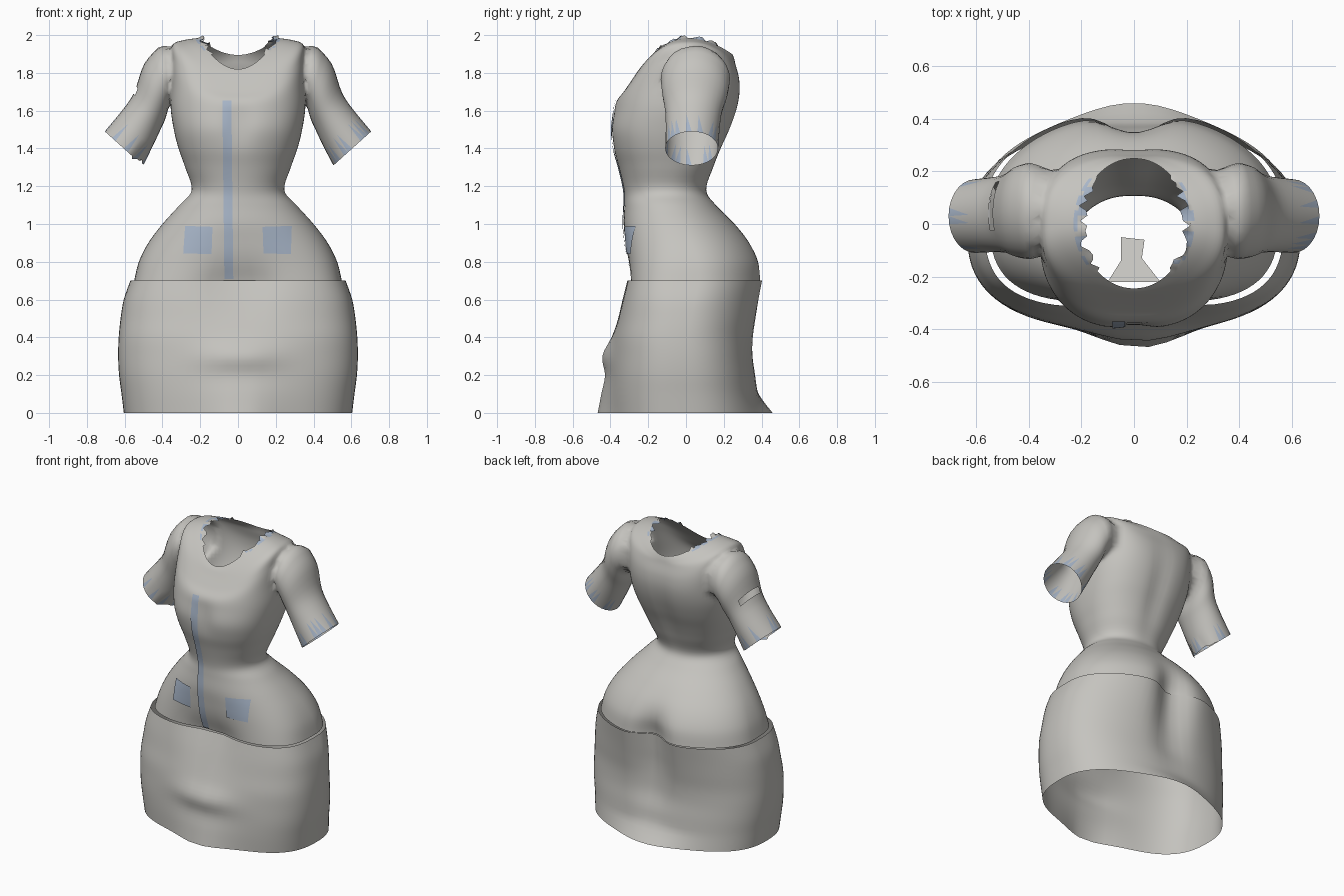
import bpy, bmesh, math, random
from mathutils import Vector
from mathutils.bvhtree import BVHTree

if "Cube" in bpy.data.objects:
    bpy.data.objects.remove(bpy.data.objects["Cube"])

random.seed(4)
SEG = 80
ARM = 28


def material(name, rgb):
    m = bpy.data.materials.new(name)
    m.diffuse_color = (*rgb, 1)
    m.use_nodes = True
    m.node_tree.nodes["Principled BSDF"].inputs["Base Color"].default_value = m.diffuse_color
    return m


GREY = material("warm grey cloth", (0.56, 0.55, 0.52))
BLUE = material("steel blue trim", (0.39, 0.465, 0.58))


def finish(name, bm, mats):
    me = bpy.data.meshes.new(name)
    bm.to_mesh(me)
    ob = bpy.data.objects.new(name, me)
    bpy.context.collection.objects.link(ob)
    for m in mats:
        me.materials.append(m)
    for p in me.polygons:
        p.use_smooth = True
    return ob


def sample(keys, per):
    """Smooth curve through rows of numbers."""
    out = []
    for i in range(len(keys) - 1):
        p = [keys[max(0, min(len(keys) - 1, i + k))] for k in (-1, 0, 1, 2)]
        for s in range(per):
            t = s / per
            out.append([0.5 * (2 * b + (c - a) * t + (2 * a - 5 * b + 4 * c - d) * t * t
                               + (3 * b - a - 3 * c + d) * t ** 3) for a, b, c, d in zip(*p)])
    return out + [list(keys[-1])]


def body_ring(bm, hw, yf, yb, nf, nb, zs, zf, zb, dent):
    """Rounded cross-section; height may differ at side, front and back."""
    ring, mid, half = [], (yf + yb) / 2, (yb - yf) / 2
    for i in range(SEG):
        a = math.tau * (i + 0.5) / SEG
        c, s = math.cos(a), math.sin(a)
        n = nb if s > 0 else nf
        x = hw * math.copysign(abs(c) ** (2 / n), c)
        y = mid + half * math.copysign(abs(s) ** (2 / n), s)
        z = zs + ((zb if s > 0 else zf) - zs) * s * s
        ring.append(bm.verts.new((x, y + dent(x, z, s), z)))
    return ring


def skin(bm, rings):
    strips = []
    for a, b in zip(rings, rings[1:]):
        n = len(a)
        strips.append([bm.faces.new((a[i], a[(i + 1) % n], b[(i + 1) % n], b[i])) for i in range(n)])
    return strips


def bell(v, width):
    return math.exp(-(v / width) ** 2)


# ---- bodice with sleeves ----
def bodice_dent(x, z, s):
    if s > 0:  # seat cleft and spine groove
        return -s * (0.10 * bell(x, 0.11) * bell(z - 0.66, 0.19) + 0.015 * bell(x, 0.06) * bell(z - 1.5, 0.25))
    # hollow at the lower front and between the bust
    return -s * (0.055 * bell(x, 0.17) * bell(z - 0.66, 0.11) + 0.02 * bell(x, 0.07) * bell(z - 1.52, 0.1))


low = [  # z, half width, front, back, front squareness, back squareness
    (0.70, 0.55, -0.305, 0.42, 3.3, 2.0), (0.80, 0.525, -0.31, 0.405, 2.9, 2.0),
    (0.90, 0.475, -0.32, 0.35, 2.5, 2.05), (1.00, 0.40, -0.33, 0.262, 2.2, 2.1),
    (1.10, 0.31, -0.326, 0.16, 2.1, 2.1), (1.18, 0.245, -0.328, 0.11, 2.1, 2.1),
    (1.30, 0.28, -0.355, 0.15, 2.2, 2.3), (1.40, 0.315, -0.385, 0.19, 2.3, 2.4), (1.50, 0.34, -0.40, 0.235, 2.4, 2.5)]
rows = [(hw, f, b, nf, nb, z, z, z) for z, hw, f, b, nf, nb in low]
rows += [  # half width, front, back, squareness, side z, front z, back z
    (0.357, -0.387, 0.27, 2.4, 2.6, 1.62, 1.59, 1.60), (0.353, -0.37, 0.286, 2.4, 2.8, 1.75, 1.65, 1.69),
    (0.352, -0.33, 0.283, 2.4, 2.8, 1.87, 1.70, 1.77), (0.345, -0.285, 0.265, 2.3, 2.6, 1.95, 1.765, 1.84),
    (0.28, -0.262, 0.258, 2.1, 2.2, 1.975, 1.80, 1.87), (0.205, -0.245, 0.25, 2.0, 2.0, 1.985, 1.82, 1.895)]
bm = bmesh.new()
rings = [body_ring(bm, *r, bodice_dent) for r in sample(rows, 5)]
strips = skin(bm, rings)

# ragged blue trim on the sides of the neckline
for f in strips[-1] + strips[-2]:
    if abs(f.calc_center_median().x) > 0.17 and random.random() < 0.55:
        f.material_index = 1
for v in rings[-1]:
    if abs(v.co.x) > 0.15:
        v.co.x *= random.uniform(0.86, 1.06)
        v.co.z += random.uniform(-0.012, 0.015)

# armholes
hole = [f for f in bm.faces if abs(f.calc_center_median().x) > 0.22
        and ((f.calc_center_median().y - 0.045) / 0.155) ** 2 + ((f.calc_center_median().z - 1.785) / 0.145) ** 2 < 1]
bmesh.ops.delete(bm, geom=hole, context='FACES')

# sleeves: upper x, z, lower x, z, centre y, half depth
sleeve = [(0.405, 1.95, 0.37, 1.61, 0.05, 0.185), (0.495, 1.85, 0.385, 1.555, 0.047, 0.174),
          (0.553, 1.69, 0.41, 1.50, 0.04, 0.15), (0.63, 1.58, 0.455, 1.405, 0.035, 0.142),
          (0.705, 1.49, 0.505, 1.31, 0.03, 0.14)]
for side in (-1, 1):
    border = [e for e in bm.edges if e.is_boundary and e.verts[0].co.x * side > 0.25
              and all(1.6 < v.co.z < 1.965 and abs(v.co.y - 0.04) < 0.22 for v in e.verts)]
    path = sample(sleeve, 4)
    del path[-4:-1]
    loops = []
    for ux, uz, lx, lz, cy, ry in path:
        ring = []
        for i in range(ARM):
            a = math.tau * i / ARM
            k = math.cos(a) / 2
            ring.append(bm.verts.new((side * ((ux + lx) / 2 + k * (ux - lx)), cy + ry * math.sin(a),
                                      (uz + lz) / 2 + k * (uz - lz))))
        loops.append(ring)
    parts = skin(bm, loops)
    first = [e for e in bm.edges if e.is_boundary and e.verts[0] in loops[0] and e.verts[1] in loops[0]]
    new = bmesh.ops.bridge_loops(bm, edges=border + first)["faces"]
    blend = {v for f in new for v in f.verts}
    for _ in range(2):
        bmesh.ops.smooth_vert(bm, verts=list(blend), factor=0.35, use_axis_x=True, use_axis_y=True, use_axis_z=True)
    # blue spikes rising from the cuff edge
    edge = set(loops[-1])
    for f in bmesh.ops.triangulate(bm, faces=parts[-1])["faces"]:
        if sum(v in edge for v in f.verts) == 2 and random.random() < 0.55:
            f.material_index = 1
    if side < 0:
        # worn slot and frayed lower edge on one sleeve
        for i in range(ARM // 2 - 4, ARM // 2 + 5):
            loops[-1][i].co += Vector((random.uniform(-0.02, 0.01), 0, random.uniform(0, 0.025)))
        bmesh.ops.delete(bm, geom=[parts[7][i] for i in (-2, -1, 0, 1, 2, 3)], context='FACES')

bmesh.ops.recalc_face_normals(bm, faces=bm.faces)
bm.normal_update()
tree = BVHTree.FromBMesh(bm)
finish("bodice", bm, [GREY, BLUE])
bm.free()

# ---- skirt: z, half width, front, back, squareness front/back, centre bulge front/back ----
skirt = [(0.0, 0.605, -0.395, 0.40, 2.7, 2.3, 0.075, 0.06), (0.1, 0.617, -0.40, 0.385, 2.7, 2.3, 0.05, 0.0),
         (0.2, 0.63, -0.40, 0.375, 2.7, 2.3, 0.03, -0.015), (0.3, 0.635, -0.395, 0.365, 2.7, 2.3, 0.05, -0.035),
         (0.4, 0.632, -0.385, 0.37, 2.8, 2.2, 0.01, -0.05), (0.5, 0.622, -0.365, 0.388, 2.9, 2.1, -0.01, -0.07),
         (0.6, 0.605, -0.345, 0.41, 3.1, 2.0, -0.03, -0.085), (0.7, 0.57, -0.322, 0.432, 3.4, 2.0, -0.05, -0.10)]
bm = bmesh.new()
loops = []
for z, hw, f, b, nf, nb, cf, cb in sample(skirt, 4):
    def skirt_dent(x, z, s):
        if s > 0:
            return s * cb * bell(x, 0.12 if cb < 0 else 0.25)
        return s * cf * bell(x - 0.02, 0.17 if cf < 0 else 0.2)
    loops.append(body_ring(bm, hw, f, b, nf, nb, z, z, z, skirt_dent))
skin(bm, loops)
bmesh.ops.recalc_face_normals(bm, faces=bm.faces)
finish("skirt", bm, [GREY])
bm.free()


# ---- trim plates laid on the front of the bodice ----
def patch(name, corners, nx, nz):
    """Corners: bottom left, bottom right, top right, top left as (x, z)."""
    bl, br, tr, tl = [Vector(c) for c in corners]
    bm = bmesh.new()
    grid = []
    for j in range(nz + 1):
        row = []
        for i in range(nx + 1):
            p = bl.lerp(br, i / nx).lerp(tl.lerp(tr, i / nx), j / nz)
            hit = tree.ray_cast(Vector((p.x, -2, p.y)), Vector((0, 1, 0)))[0]
            row.append(bm.verts.new((p.x, (hit.y if hit else -0.29) - 0.007, p.y)))
        grid.append(row)
    for j in range(nz):
        for i in range(nx):
            bm.faces.new((grid[j][i], grid[j][i + 1], grid[j + 1][i + 1], grid[j + 1][i]))
    finish(name, bm, [BLUE])
    bm.free()


patch("zipper", [(-0.072, 0.71), (-0.025, 0.71), (-0.035, 1.655), (-0.083, 1.655)], 3, 50)
patch("left_pocket", [(-0.29, 0.845), (-0.14, 0.84), (-0.135, 0.985), (-0.28, 0.99)], 8, 8)
patch("right_pocket", [(0.135, 0.845), (0.28, 0.84), (0.285, 0.99), (0.13, 0.985)], 8, 8)

# ---- small torn lining flap behind the lower front ----
bm = bmesh.new()
flap = [(-0.1, -0.22, 0.70), (0.1, -0.22, 0.70), (0.03, -0.13, 0.66), (0.04, -0.06, 0.63),
        (-0.05, -0.05, 0.63), (-0.05, -0.14, 0.66)]
bm.faces.new([bm.verts.new(p) for p in flap])
finish("lining_flap", bm, [GREY])
bm.free()
